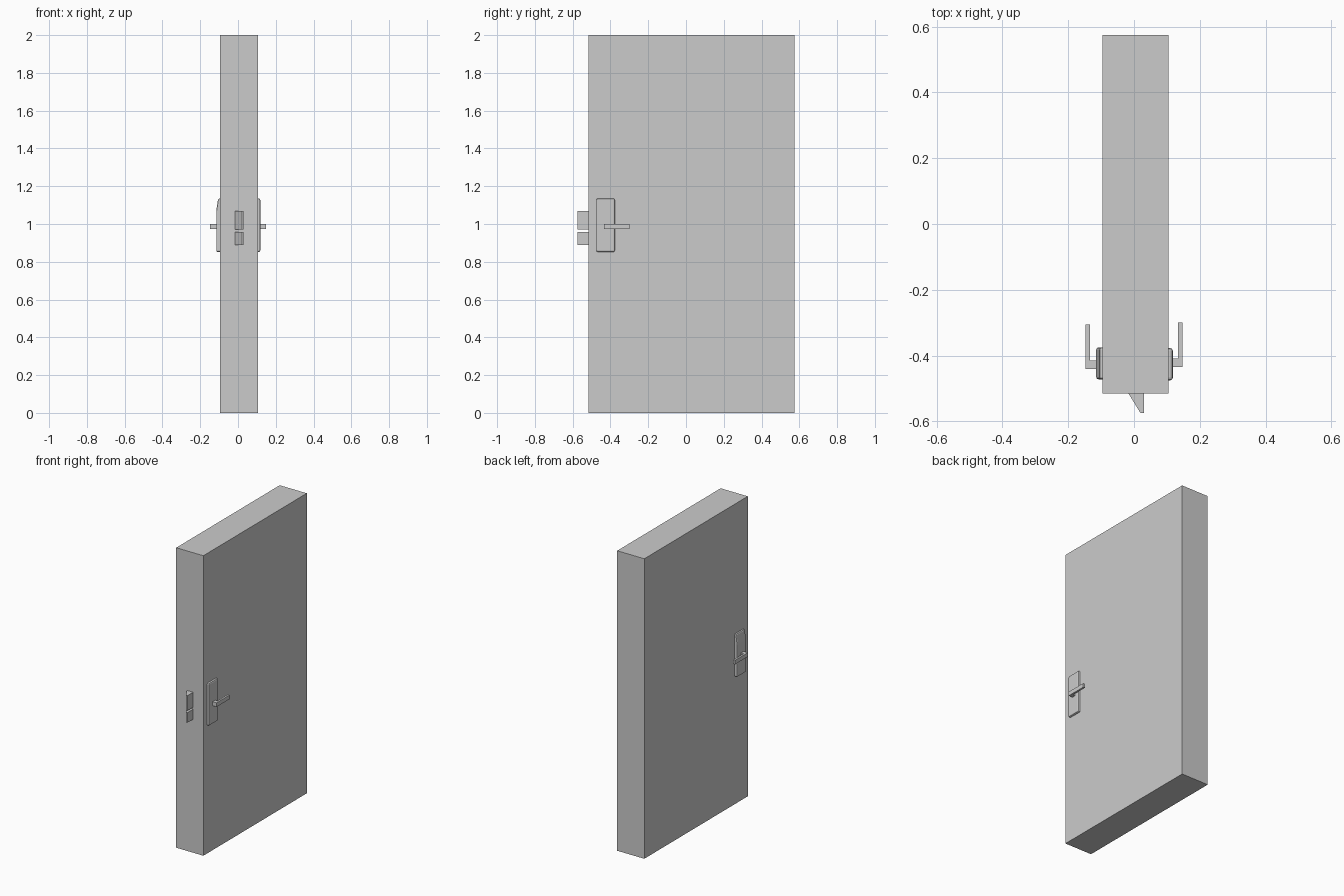
import bpy
import bmesh
from mathutils import Vector

cube = bpy.data.objects.get("Cube")
if cube:
    bpy.data.objects.remove(cube)

# Single grey finish
GREY = (0.6, 0.6, 0.6, 1)
grey = bpy.data.materials.new("plain grey")
grey.use_nodes = True
grey.diffuse_color = GREY
grey.node_tree.nodes["Principled BSDF"].inputs["Base Color"].default_value = GREY


def prism(name, outline, axis, low, high, bevel=0):
    """Extrude a 2D outline along z (outline in x, y) or along y (outline in x, z)."""
    bm = bmesh.new()
    if axis == "z":
        verts = [bm.verts.new((a, b, low)) for a, b in outline]
        step = Vector((0, 0, high - low))
    else:
        verts = [bm.verts.new((a, low, b)) for a, b in outline]
        step = Vector((0, high - low, 0))
    face = bm.faces.new(verts)
    new = bmesh.ops.extrude_face_region(bm, geom=[face])["geom"]
    moved = [g for g in new if isinstance(g, bmesh.types.BMVert)]
    bmesh.ops.translate(bm, verts=moved, vec=step)
    bmesh.ops.recalc_face_normals(bm, faces=bm.faces)
    mesh = bpy.data.meshes.new(name)
    bm.to_mesh(mesh)
    bm.free()
    mesh.materials.append(grey)
    obj = bpy.data.objects.new(name, mesh)
    bpy.context.collection.objects.link(obj)
    if bevel:
        mod = obj.modifiers.new("rounded edges", "BEVEL")
        mod.width = bevel
        mod.segments = 2
        mod.limit_method = "ANGLE"
    return obj


def rect(x0, x1, y0, y1):
    return [(x0, y0), (x1, y0), (x1, y1), (x0, y1)]


# Door slab
prism("door_slab", rect(-0.095, 0.105, -0.515, 0.575), "z", 0, 2)

# Wedge-shaped latch bolts on the front edge
wedge = [(-0.02, -0.51), (0.02, -0.575), (0.03, -0.575), (0.03, -0.51)]
prism("upper_latch", wedge, "z", 0.97, 1.07)
prism("lower_latch", wedge, "z", 0.89, 0.957)

# Handle plates: flat on the left, sloping back near its top on the right
prism("left_plate", rect(0.085, 0.118, 0.852, 1.135), "y", -0.475, -0.377, 0.008)
sloped = [(-0.075, 0.852), (-0.115, 0.852), (-0.115, 1.07), (-0.105, 1.135), (-0.075, 1.135)]
prism("right_plate", sloped, "y", -0.472, -0.375, 0.007)


# L-shaped levers
def lever(name, side, y):
    outline = [(0.1, y), (0.147, y), (0.147, y + 0.136), (0.134, y + 0.136),
               (0.134, y + 0.026), (0.1, y + 0.026)]
    prism(name, [(side * a, b) for a, b in outline], "z", 0.973, 1.0)


lever("left_lever", 1, -0.435)
lever("right_lever", -1, -0.441)
